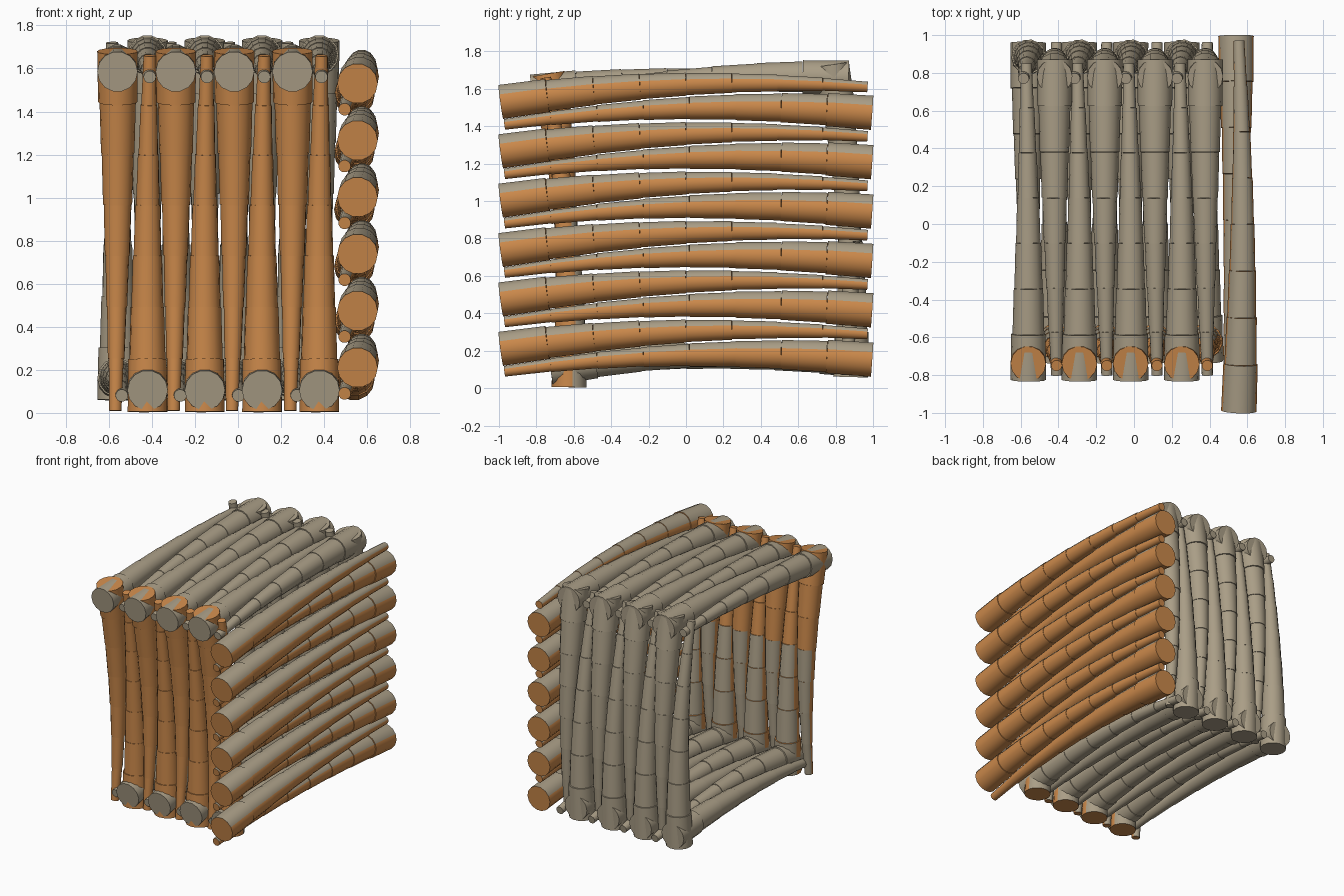
import bpy, bmesh, math
from mathutils import Vector

if "Cube" in bpy.data.objects:
    bpy.data.objects.remove(bpy.data.objects["Cube"])


def material(name, rgb):
    m = bpy.data.materials.new(name)
    m.diffuse_color = (*rgb, 1)
    m.use_nodes = True
    m.node_tree.nodes["Principled BSDF"].inputs["Base Color"].default_value = m.diffuse_color
    return m


TAN = material("dry_wood", (0.40, 0.34, 0.24))
ORANGE = material("orange_wood", (0.60, 0.25, 0.07))
SIDES = 14


def frustum(bm, a, b, ra, rb):
    """Closed tapering segment between two points."""
    rot = (b - a).to_track_quat('Z', 'Y')
    rings = []
    for c, r in ((a, ra), (b, rb)):
        rings.append([bm.verts.new(c + rot @ Vector((
            r * math.cos(2 * math.pi * i / SIDES),
            r * math.sin(2 * math.pi * i / SIDES), 0))) for i in range(SIDES)])
    lo, hi = rings
    bm.faces.new(lo[::-1])
    bm.faces.new(hi)
    for i in range(SIDES):
        j = (i + 1) % SIDES
        bm.faces.new((lo[i], lo[j], hi[j], hi[i]))


def log(name, thick, mid, thin, is_orange=None):
    """Bent trunk of stepped segments, from thick end through mid to thin end."""
    p0, pm, p1 = Vector(thick), Vector(mid), Vector(thin)

    def point(t):
        return (p0 * (1 - t) * (1 - 2 * t) + pm * 4 * t * (1 - t)
                + p1 * t * (2 * t - 1))

    def radius(t):
        return 0.094 - 0.068 * t

    n = round((p1 - p0).length / 0.24)
    bm = bmesh.new()
    for k in range(n):
        t0, t1 = k / n, (k + 1) / n
        end = 0.091 if k == 0 else radius(t1) + 0.003
        frustum(bm, point(t0), point(t1), radius(t0), end)
    bm.normal_update()
    if is_orange:
        for f in bm.faces:
            f.material_index = int(is_orange(f))
    me = bpy.data.meshes.new(name)
    bm.to_mesh(me)
    bm.free()
    me.materials.append(TAN)
    me.materials.append(ORANGE)
    ob = bpy.data.objects.new(name, me)
    bpy.context.collection.objects.link(ob)
    bpy.ops.object.select_all(action='DESELECT')
    ob.select_set(True)
    bpy.context.view_layer.objects.active = ob
    bpy.ops.object.shade_smooth_by_angle(angle=math.radians(35))


# where the weathered tan shows through on the painted walls
def front_paint(f):
    return f.normal.y < 0.3 or f.calc_center_median().z > 0.9


def side_paint(f):
    return f.normal.z < 0.45


# front, back, top and bottom: four pairs of logs, alternating thick ends
for i in range(4):
    xa = -0.56 + 0.271 * i
    xb = -0.42 + 0.266 * i

    log(f"front_log_down_{i}", (xa, -0.74, 1.68), (xa, -0.64, 0.85),
        (xa - 0.01, -0.66, 0.01), front_paint)
    log(f"front_log_up_{i}", (xb, -0.625, 0.005), (xb, -0.64, 0.85),
        (xb + 0.01, -0.75, 1.66), front_paint)

    log(f"back_log_up_{i}", (xa, 0.88, 0.06), (xa, 0.87, 0.9),
        (xa - 0.025, 0.77, 1.72))
    log(f"back_log_down_{i}", (xb, 0.78, 1.73), (xb, 0.87, 0.9),
        (xb + 0.01, 0.86, 0.07))

    log(f"top_log_back_{i}", (xa, -0.825, 1.585), (xa, 0.02, 1.65),
        (xa - 0.01, 0.85, 1.65))
    log(f"top_log_front_{i}", (xb, 0.87, 1.66), (xb, 0.02, 1.648),
        (xb + 0.01, -0.8, 1.56))

    log(f"bottom_log_back_{i}", (xb, -0.725, 0.105), (xb, 0.12, 0.175),
        (xb + 0.01, 0.96, 0.09))
    log(f"bottom_log_front_{i}", (xa, 0.96, 0.15), (xa, 0.12, 0.165),
        (xa + 0.02, -0.7, 0.08))

# right wall: six pairs of long horizontal logs
for i in range(6):
    z = 0.264 * i
    log(f"side_log_back_{i}", (0.555, -0.99, 0.21 + z), (0.575, 0, 0.305 + z),
        (0.555, 0.97, 0.29 + z), side_paint)
    log(f"side_log_front_{i}", (0.54, 0.995, 0.152 + z), (0.535, 0.02, 0.178 + z),
        (0.495, -0.97, 0.09 + z), side_paint)
